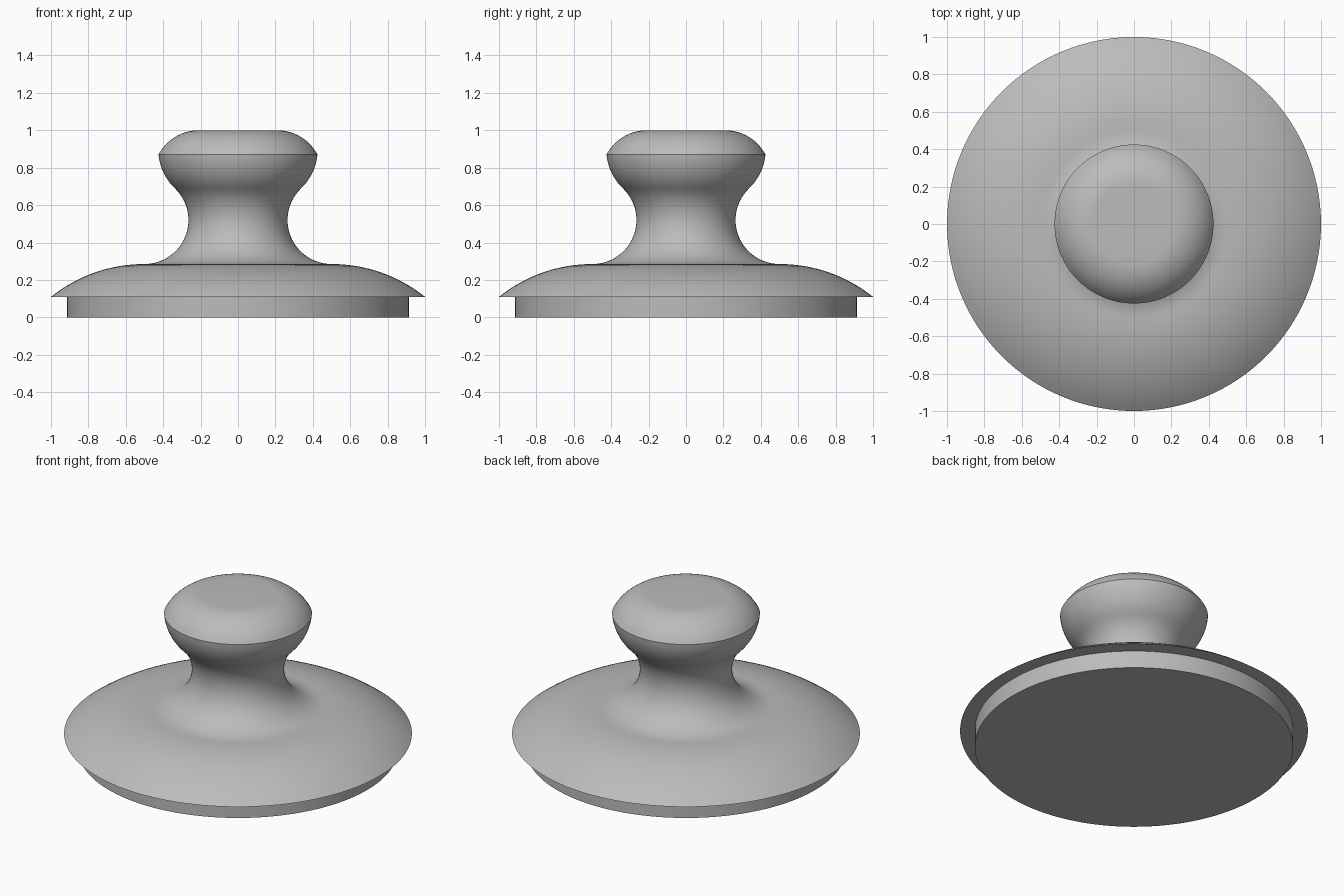
import bpy, bmesh
from math import sin, cos, radians, tau
from mathutils import Vector

cube = bpy.data.objects.get("Cube")
if cube:
    bpy.data.objects.remove(cube)

SEGMENTS = 128

grey = bpy.data.materials.new("plain_grey")
grey.use_nodes = True
colour = (0.5, 0.5, 0.5, 1)
grey.diffuse_color = colour
grey.node_tree.nodes["Principled BSDF"].inputs["Base Color"].default_value = colour


def arc(cx, cz, radius, start, end, steps):
    """Profile points along a circular arc, angles in degrees."""
    angles = [radians(start + (end - start) * i / steps) for i in range(steps + 1)]
    return [(cx + radius * cos(a), cz + radius * sin(a)) for a in angles]


def lathe(name, profile):
    """Revolve a radius/height profile round z and cap both ends."""
    bm = bmesh.new()
    rings = [[bm.verts.new((r * cos(tau * i / SEGMENTS), r * sin(tau * i / SEGMENTS), z))
              for i in range(SEGMENTS)] for r, z in profile]
    for low, high in zip(rings, rings[1:]):
        for i in range(SEGMENTS):
            j = (i + 1) % SEGMENTS
            bm.faces.new((low[i], low[j], high[j], high[i]))
    bm.faces.new(rings[0][::-1])
    bm.faces.new(rings[-1])
    bmesh.ops.recalc_face_normals(bm, faces=bm.faces)
    mesh = bpy.data.meshes.new(name)
    bm.to_mesh(mesh)
    bm.free()
    mesh.materials.append(grey)
    obj = bpy.data.objects.new(name, mesh)
    bpy.context.collection.objects.link(obj)
    bpy.ops.object.select_all(action='DESELECT')
    obj.select_set(True)
    bpy.context.view_layer.objects.active = obj
    bpy.ops.object.shade_smooth_by_angle(angle=radians(25))
    return obj


# Seating plug and flat underside of the rim
profile = [(0.915, 0), (0.915, 0.11)]
# Domed lid, from the thin rim inwards
profile += arc(0.5, -0.515, 0.8, 51.35, 90, 16)
# Concave neck
profile += arc(0.5, 0.52, 0.235, 270, 133.6, 24)[1:]
# Underside of the knob, flowing out of the neck
profile += arc(0.142, 0.896, 0.284, -46.4, -5, 12)[1:]
# Rounded top of the knob, ending at its flat cap
profile += arc(0.21, 0.757, 0.243, 27.8, 90, 14)[1:]

lathe("lid_with_knob", profile)
